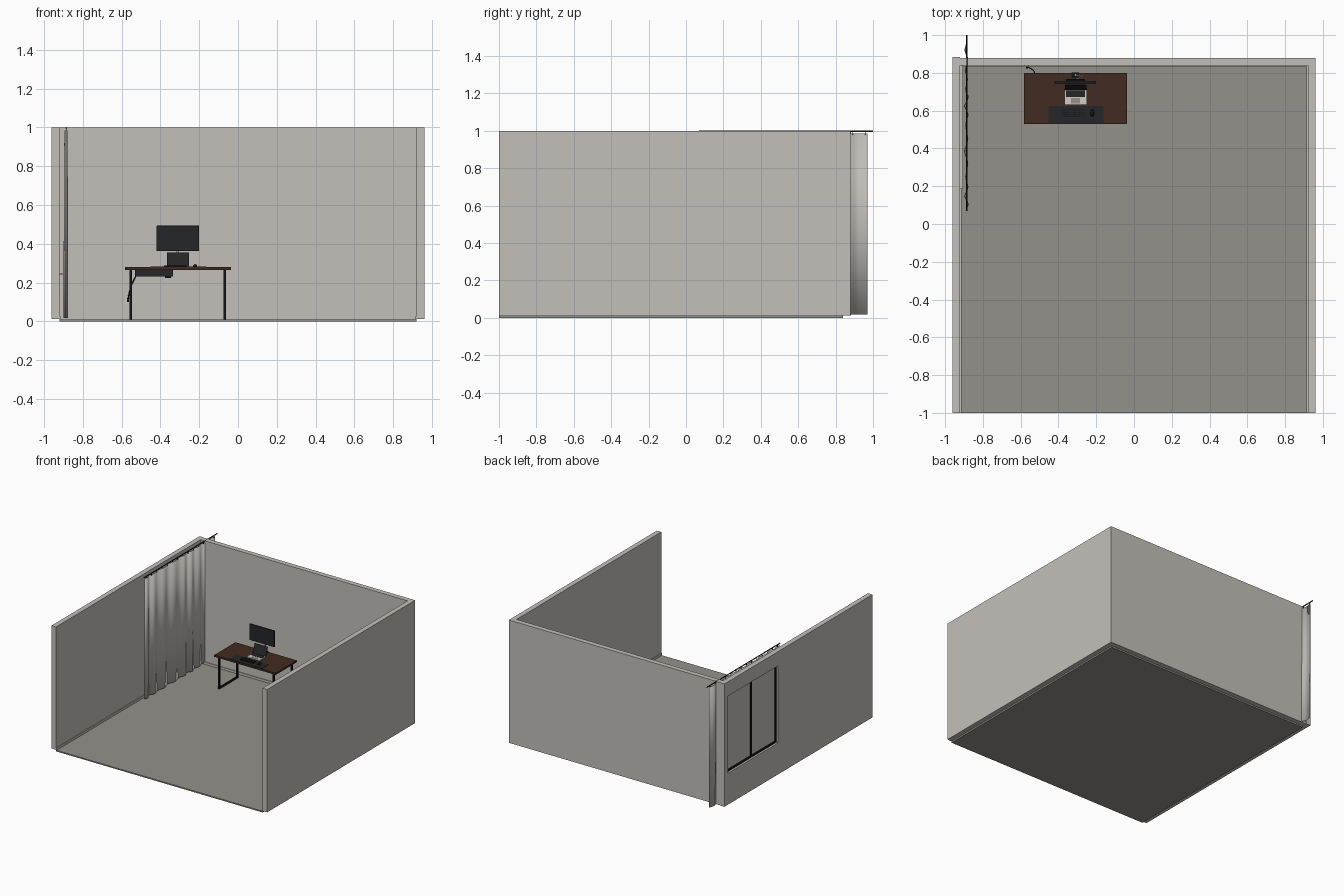
import bpy, bmesh, math
from mathutils import Vector

if "Cube" in bpy.data.objects:
    bpy.data.objects.remove(bpy.data.objects["Cube"])


def material(name, r, g, b):
    m = bpy.data.materials.new(name)
    m.diffuse_color = (r, g, b, 1)
    m.use_nodes = True
    m.node_tree.nodes["Principled BSDF"].inputs["Base Color"].default_value = m.diffuse_color
    return m


WALL = material("warm_grey_plaster", 0.55, 0.53, 0.49)
FLOOR = material("grey_floor", 0.29, 0.285, 0.255)
FABRIC = material("curtain_fabric", 0.52, 0.50, 0.47)
WOOD = material("dark_wood", 0.055, 0.024, 0.015)
BLACK = material("black_metal", 0.008, 0.008, 0.009)
DARK = material("charcoal_plastic", 0.018, 0.019, 0.02)
SILVER = material("silver", 0.62, 0.61, 0.58)


def mesh_object(name, bm, mat):
    me = bpy.data.meshes.new(name)
    bmesh.ops.recalc_face_normals(bm, faces=bm.faces)
    bm.to_mesh(me)
    bm.free()
    me.materials.append(mat)
    ob = bpy.data.objects.new(name, me)
    bpy.context.scene.collection.objects.link(ob)
    return ob


def box(name, x, y, z, mat, bevel=0):
    """Box from (min, max) ranges on each axis."""
    bm = bmesh.new()
    bmesh.ops.create_cube(bm, size=1)
    for v in bm.verts:
        v.co = [(r[0] + r[1]) / 2 + c * (r[1] - r[0]) for c, r in zip(v.co, (x, y, z))]
    ob = mesh_object(name, bm, mat)
    if bevel:
        mod = ob.modifiers.new("bevel", "BEVEL")
        mod.width = bevel
        mod.segments = 2
    return ob


def tube(name, points, radius, mat, smooth=False):
    """Round bar or cable along a path."""
    cu = bpy.data.curves.new(name, "CURVE")
    cu.dimensions = "3D"
    cu.bevel_depth = radius
    cu.bevel_resolution = 2
    cu.use_fill_caps = True
    sp = cu.splines.new("NURBS" if smooth else "POLY")
    sp.points.add(len(points) - 1)
    for p, co in zip(sp.points, points):
        p.co = (*co, 1)
    if smooth:
        sp.use_endpoint_u = True
        sp.order_u = 3
        sp.resolution_u = 6
    cu.materials.append(mat)
    ob = bpy.data.objects.new(name, cu)
    bpy.context.scene.collection.objects.link(ob)
    return ob


# Room shell, open at the front
box("floor", (-0.92, 0.92), (-1, 0.84), (0, 0.01), FLOOR)
left_wall = box("left_wall", (-0.96, -0.92), (-1, 0.883), (0.012, 1.0), WALL)
bm = bmesh.new()
outline = [(-0.92, 0.84), (0.92, 0.84), (0.92, -1), (0.96, -1), (0.96, 0.88), (-0.92, 0.88)]
base = bm.faces.new([bm.verts.new((x, y, 0.012)) for x, y in outline])
up = bmesh.ops.extrude_face_region(bm, geom=[base])
bmesh.ops.translate(bm, vec=(0, 0, 0.988),
                    verts=[g for g in up["geom"] if isinstance(g, bmesh.types.BMVert)])
mesh_object("back_and_right_walls", bm, WALL)

# Skirting
box("left_skirting", (-0.92, -0.914), (-1, 0.834), (0.01, 0.028), WALL)
box("right_skirting", (0.914, 0.92), (-1, 0.834), (0.01, 0.028), WALL)
box("back_skirting", (-0.92, 0.92), (0.834, 0.84), (0.01, 0.028), WALL)

# Window opening, pane and frame
Y0, Y1, Z0, Z1 = 0.2, 0.835, 0.265, 0.885
cutter = box("window_cutter", (-1.0, -0.90), (Y0, Y1), (Z0, Z1), WALL)
cutter.hide_render = True
cutter.hide_viewport = True
cut = left_wall.modifiers.new("window_opening", "BOOLEAN")
cut.operation = "DIFFERENCE"
cut.solver = "EXACT"
cut.object = cutter
box("window_pane", (-0.938, -0.934), (Y0, Y1), (Z0, Z1), WALL)
ym, fr = (Y0 + Y1) / 2, (-0.944, -0.928)
for nm, y, z in (("bottom", (Y0, Y1), (Z0, Z0 + 0.016)),
                 ("top", (Y0, Y1), (Z1 - 0.01, Z1)),
                 ("front", (Y0, Y0 + 0.012), (Z0, Z1)),
                 ("rear", (Y1 - 0.012, Y1), (Z0, Z1)),
                 ("middle", (ym - 0.009, ym + 0.009), (Z0, Z1))):
    box("window_frame_" + nm, fr, y, z, BLACK)
box("window_sill", (-0.925, -0.905), (0.185, 0.838), (0.24, 0.25), WALL)

# Curtain: pleated sheet with irregular folds
bm = bmesh.new()
rows = []
N = 120
for i in range(N + 1):
    t = i / N
    y = 0.08 + 0.89 * t
    fold = math.sin(t * math.tau * 8 + 1.3 * math.sin(t * 9))
    x = -0.888 + 0.011 * fold * (0.75 + 0.25 * math.sin(t * 23))
    rows.append([bm.verts.new((-0.888 + (x + 0.888) * k, y, z))
                 for z, k in ((0.018, 1.0), (0.5, 0.9), (0.985, 0.65))])
for a, b in zip(rows, rows[1:]):
    for j in range(2):
        f = bm.faces.new((a[j], b[j], b[j + 1], a[j + 1]))
        f.smooth = True
curtain = mesh_object("curtain", bm, FABRIC)
sol = curtain.modifiers.new("thickness", "SOLIDIFY")
sol.thickness = 0.003

# Curtain rail with gliders
tube("curtain_rail", [(-0.885, 0.07, 0.997), (-0.885, 1.0, 0.997)], 0.004, BLACK)
for i in range(14):
    y = 0.1 + i * 0.066
    box("curtain_glider", (-0.887, -0.883), (y - 0.002, y + 0.002), (0.978, 0.996), BLACK)

# Desk
box("desk_top", (-0.583, -0.036), (0.53, 0.80), (0.266, 0.28), WOOD)
for x in (-0.552, -0.068):
    xr = (x - 0.006, x + 0.006)
    for y in (0.55, 0.78):
        box("desk_leg", xr, (y - 0.007, y + 0.007), (0.01, 0.266), BLACK)
    for z in (0.01, 0.254):
        box("desk_leg_rail", xr, (0.557, 0.773), (z, z + 0.012), BLACK)

# Cable tray, hub and cable under the desk
box("cable_tray", (-0.53, -0.335), (0.70, 0.77), (0.232, 0.266), DARK)
box("tray_hub", (-0.375, -0.345), (0.72, 0.75), (0.224, 0.232), BLACK)
tube("power_cable", [(-0.52, 0.77, 0.245), (-0.525, 0.81, 0.235), (-0.55, 0.825, 0.19),
                     (-0.565, 0.832, 0.13), (-0.567, 0.832, 0.11)], 0.003, BLACK, True)
box("wall_socket", (-0.58, -0.557), (0.833, 0.84), (0.094, 0.118), SILVER)
box("power_plug", (-0.572, -0.562), (0.822, 0.834), (0.1, 0.118), BLACK)

# Monitor on its arm
box("monitor", (-0.42, -0.20), (0.745, 0.757), (0.363, 0.493), DARK, 0.002)
box("monitor_back", (-0.36, -0.26), (0.757, 0.767), (0.39, 0.465), BLACK, 0.003)
tube("monitor_post", [(-0.31, 0.788, 0.28), (-0.31, 0.788, 0.43)], 0.006, SILVER)
tube("monitor_arm", [(-0.31, 0.788, 0.425), (-0.27, 0.782, 0.425), (-0.31, 0.765, 0.428)],
     0.005, SILVER)
box("monitor_clamp", (-0.33, -0.29), (0.77, 0.803), (0.28, 0.287), BLACK)

# Laptop
box("laptop_base", (-0.366, -0.252), (0.632, 0.712), (0.28, 0.287), SILVER, 0.002)
box("laptop_keys", (-0.359, -0.259), (0.672, 0.707), (0.287, 0.2885), DARK)
box("laptop_touchpad", (-0.333, -0.285), (0.638, 0.666), (0.287, 0.288), FLOOR)
lid = box("laptop_lid", (-0.057, 0.057), (-0.002, 0.002), (0, 0.075), DARK)
lid.location = Vector((-0.309, 0.712, 0.285))
lid.rotation_euler.x = -math.radians(20)

# Desk mat, keyboard and mouse
box("desk_mat", (-0.452, -0.162), (0.535, 0.626), (0.28, 0.282), DARK)
box("keyboard", (-0.382, -0.262), (0.568, 0.605), (0.282, 0.287), BLACK)
for r in range(3):
    for c in range(10):
        x, y = -0.379 + c * 0.0116, 0.571 + r * 0.0112
        box("key", (x, x + 0.0095), (y, y + 0.009), (0.287, 0.289), DARK)
bm = bmesh.new()
bmesh.ops.create_uvsphere(bm, u_segments=16, v_segments=8, radius=1)
for v in bm.verts:
    v.co = (-0.221 + v.co.x * 0.011, 0.587 + v.co.y * 0.019, 0.282 + max(v.co.z, 0) * 0.013)
for f in bm.faces:
    f.smooth = True
mesh_object("mouse", bm, BLACK)
